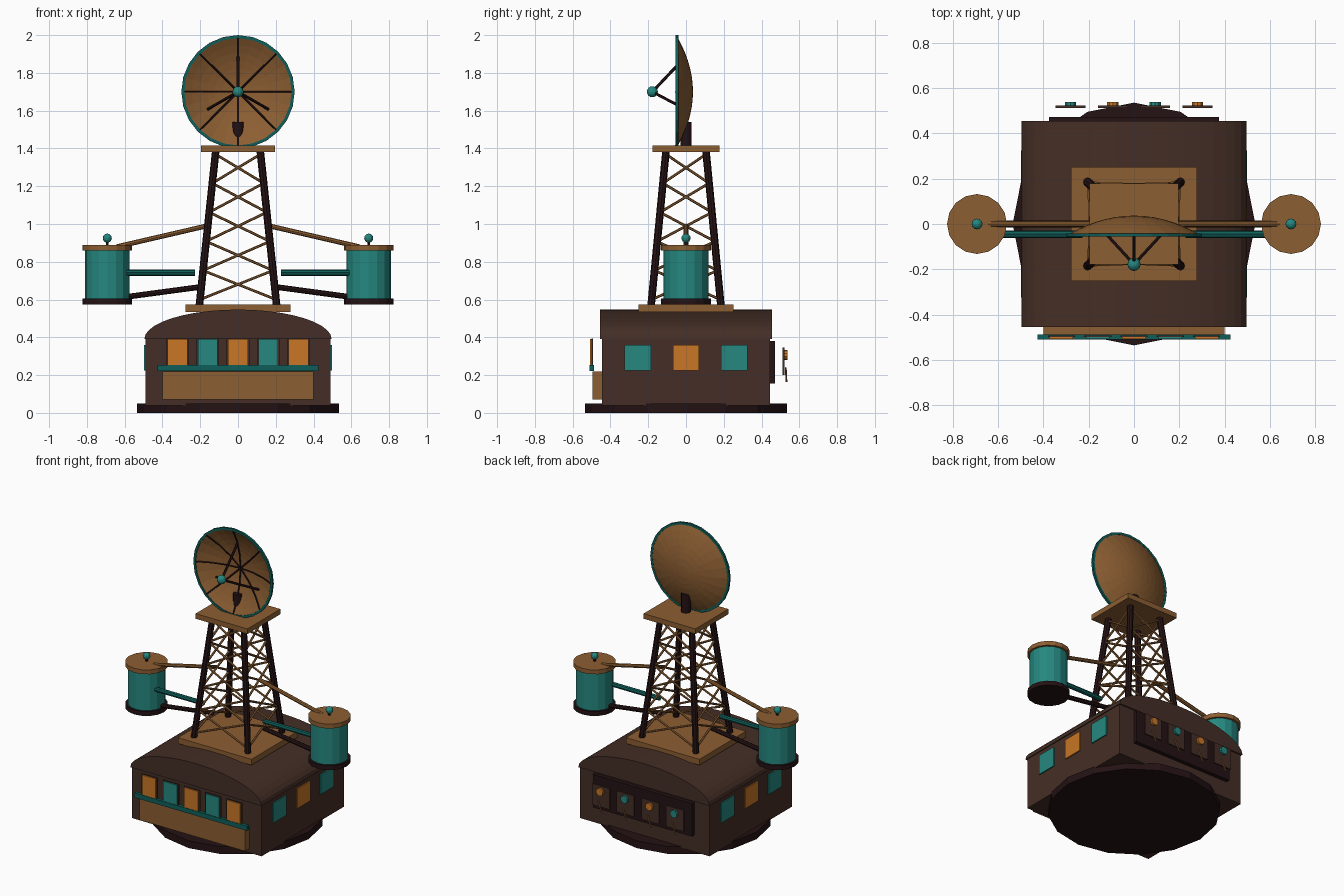
import bpy, bmesh, math
from mathutils import Vector

cube = bpy.data.objects.get("Cube")
if cube:
    bpy.data.objects.remove(cube, do_unlink=True)


def material(name, rgb):
    m = bpy.data.materials.new(name)
    m.use_nodes = True
    m.diffuse_color = (*rgb, 1)
    m.node_tree.nodes["Principled BSDF"].inputs["Base Color"].default_value = (*rgb, 1)
    return m


BROWN = material("dark_brown", (0.058, 0.027, 0.019))
BLACK = material("soot_brown", (0.018, 0.006, 0.007))
TAN = material("tan_wood", (0.262, 0.112, 0.032))
TEAL = material("teal", (0.019, 0.245, 0.216))
DEEP = material("deep_teal", (0.005, 0.112, 0.1))
ORANGE = material("orange", (0.578, 0.181, 0.019))


def finish(bm, name, mat):
    bmesh.ops.recalc_face_normals(bm, faces=bm.faces)
    mesh = bpy.data.meshes.new(name)
    bm.to_mesh(mesh)
    bm.free()
    mesh.materials.append(mat)
    ob = bpy.data.objects.new(name, mesh)
    bpy.context.collection.objects.link(ob)
    return ob


def box(name, mat, x, y, z):
    """Box from (low, high) ranges on each axis."""
    bm = bmesh.new()
    bmesh.ops.create_cube(bm, size=1)
    for v in bm.verts:
        v.co = Vector([(r[0] + r[1]) / 2 + c * (r[1] - r[0])
                       for c, r in zip(v.co, (x, y, z))])
    return finish(bm, name, mat)


def rod(name, mat, a, b, r, sides=8):
    """Cylinder between two points."""
    a, b = Vector(a), Vector(b)
    bm = bmesh.new()
    bmesh.ops.create_cone(bm, cap_ends=True, segments=sides, radius1=r,
                          radius2=r, depth=(b - a).length)
    turn = (b - a).to_track_quat('Z', 'Y')
    for v in bm.verts:
        v.co = turn @ v.co + (a + b) / 2
    return finish(bm, name, mat)


def ball(name, mat, centre, r):
    bm = bmesh.new()
    bmesh.ops.create_uvsphere(bm, u_segments=12, v_segments=8, radius=r)
    bmesh.ops.translate(bm, verts=bm.verts, vec=centre)
    return finish(bm, name, mat)


def lathe(name, mat, profile, centre, sides):
    """Spin a closed (radius, y) profile about the y axis."""
    bm = bmesh.new()
    rings = []
    for i in range(sides):
        t = math.tau * i / sides
        rings.append([bm.verts.new((centre[0] + r * math.sin(t), centre[1] + y,
                                    centre[2] + r * math.cos(t))) for r, y in profile])
    n = len(profile)
    for i in range(sides):
        p, q = rings[i], rings[(i + 1) % sides]
        for k in range(n):
            bm.faces.new((p[k], p[(k + 1) % n], q[(k + 1) % n], q[k]))
    bmesh.ops.remove_doubles(bm, verts=bm.verts, dist=0.0005)
    return finish(bm, name, mat)


# Base disc and house
rod("base_disc", BLACK, (0, 0, 0), (0, 0, 0.05), 0.535, 16)
box("house_walls", BROWN, (-0.49, 0.49), (-0.445, 0.445), (0.04, 0.39))

# Barrel roof
bm = bmesh.new()
arc = [bm.verts.new((0.496 * math.cos(math.pi * i / 20), -0.455,
                     0.39 + 0.157 * math.sin(math.pi * i / 20))) for i in range(21)]
end = bm.faces.new(arc)
out = bmesh.ops.extrude_face_region(bm, geom=[end], use_keep_orig=True)
bmesh.ops.translate(bm, vec=(0, 0.91, 0),
                    verts=[g for g in out["geom"] if isinstance(g, bmesh.types.BMVert)])
finish(bm, "roof", BROWN)

# Front counter, shelf and windows
box("counter", TAN, (-0.4, 0.4), (-0.495, -0.44), (0.07, 0.22))
box("counter_shelf", DEEP, (-0.425, 0.425), (-0.51, -0.488), (0.222, 0.254))
for i in range(5):
    x = (i - 2) * 0.16
    box("front_window_frame", BROWN, (x - 0.06, x + 0.06), (-0.499, -0.492), (0.25, 0.395))
    box("front_window", TEAL if i % 2 else ORANGE,
        (x - 0.052, x + 0.052), (-0.507, -0.499), (0.254, 0.39))

# Side windows
for s in (-1, 1):
    for i in range(3):
        y = (i - 1) * 0.255
        box("side_window", ORANGE if i == 1 else TEAL,
            sorted((s * 0.489, s * 0.498)), (y - 0.07, y + 0.07), (0.225, 0.36))

# Rear control panel
box("rear_panel", BLACK, (-0.375, 0.375), (0.44, 0.472), (0.155, 0.38))
for i in range(4):
    x = (i - 1.5) * 0.187
    box("control_plate", BROWN, (x - 0.066, x + 0.066), (0.512, 0.522), (0.2, 0.345))
    rod("control_knob", ORANGE if i % 2 else TEAL,
        (x, 0.52, 0.307), (x, 0.537, 0.307), 0.026, 10)
    rod("control_lever", TAN, (x + 0.015, 0.528, 0.24), (x - 0.015, 0.532, 0.165), 0.005, 6)

# Tower platforms and legs
box("tower_foot", TAN, (-0.278, 0.278), (-0.252, 0.252), (0.533, 0.573))
box("tower_top", TAN, (-0.196, 0.196), (-0.178, 0.178), (1.38, 1.415))
LOW, HIGH = 0.565, 1.385


def leg_point(sx, sy, z):
    t = (z - LOW) / (HIGH - LOW)
    return (sx * (0.205 - 0.087 * t), sy * (0.185 - 0.079 * t), z)


corners = [(-1, -1), (1, -1), (1, 1), (-1, 1)]
for c in corners:
    rod("tower_leg", BLACK, leg_point(*c, LOW), leg_point(*c, HIGH), 0.02, 8)

# Cross braces on all four tower sides
LEVELS = 5
for k, c in enumerate(corners):
    d = corners[(k + 1) % 4]
    for i in range(LEVELS):
        z0 = 0.6 + 0.77 * i / LEVELS
        z1 = 0.6 + 0.77 * (i + 1) / LEVELS
        rod("tower_brace", TAN, leg_point(*c, z0), leg_point(*d, z1), 0.007, 6)
        rod("tower_brace", TAN, leg_point(*d, z0), leg_point(*c, z1), 0.007, 6)

# Side tanks with arms
for s in (-1, 1):
    x = s * 0.692
    rod("tank_bottom", BLACK, (x, 0, 0.575), (x, 0, 0.605), 0.132, 16)
    rod("tank_body", TEAL, (x, 0, 0.6), (x, 0, 0.865), 0.118, 16)
    rod("tank_lid", TAN, (x, 0, 0.86), (x, 0, 0.89), 0.132, 16)
    rod("tank_stem", BLACK, (x, 0, 0.885), (x, 0, 0.915), 0.008, 6)
    ball("tank_knob", TEAL, (x, 0, 0.925), 0.024)
    rod("upper_arm", TAN, (s * 0.165, 0, 0.99), (s * 0.64, 0, 0.88), 0.013)
    rod("lower_arm", BLACK, (s * 0.19, 0, 0.668), (s * 0.6, 0, 0.613), 0.015)
    rod("feed_pipe", DEEP, (s * 0.228, -0.045, 0.742), (s * 0.59, -0.045, 0.742), 0.016)

# Dish: curved shell, rim, ribs
DISH = (0, -0.047, 1.70)
STEPS = 7


def depth(r):
    return 0.084 * (1 - (r / 0.292) ** 2)


radii = [0.292 * i / STEPS for i in range(STEPS + 1)]
outer = [(r, depth(r)) for r in radii]
inner = [(r * 0.985, depth(r) - 0.006) for r in reversed(radii)]
lathe("dish_shell", TAN, outer + inner, DISH, 24)
lathe("dish_rim", DEEP, [(0.284, -0.008), (0.3, -0.008), (0.3, 0.006), (0.284, 0.006)], DISH, 24)
for k in range(8):
    t = math.tau * k / 8
    pts = [(r * math.sin(t), DISH[1] + depth(r) - 0.01, DISH[2] + r * math.cos(t))
           for r in (0, 0.1, 0.2, 0.285)]
    for a, b in zip(pts, pts[1:]):
        rod("dish_rib", BLACK, a, b, 0.005, 6)

# Feed horn on three struts, and dish post
FEED = (0, -0.178, 1.70)
ball("feed_horn", TEAL, FEED, 0.029)
for k in range(3):
    t = math.tau * k / 3
    rod("feed_strut", BLACK, FEED,
        (0.185 * math.sin(t), -0.003, 1.70 + 0.185 * math.cos(t)), 0.008, 6)
rod("dish_post", BLACK, (0, 0, 1.41), (0, 0, 1.54), 0.03, 12)
